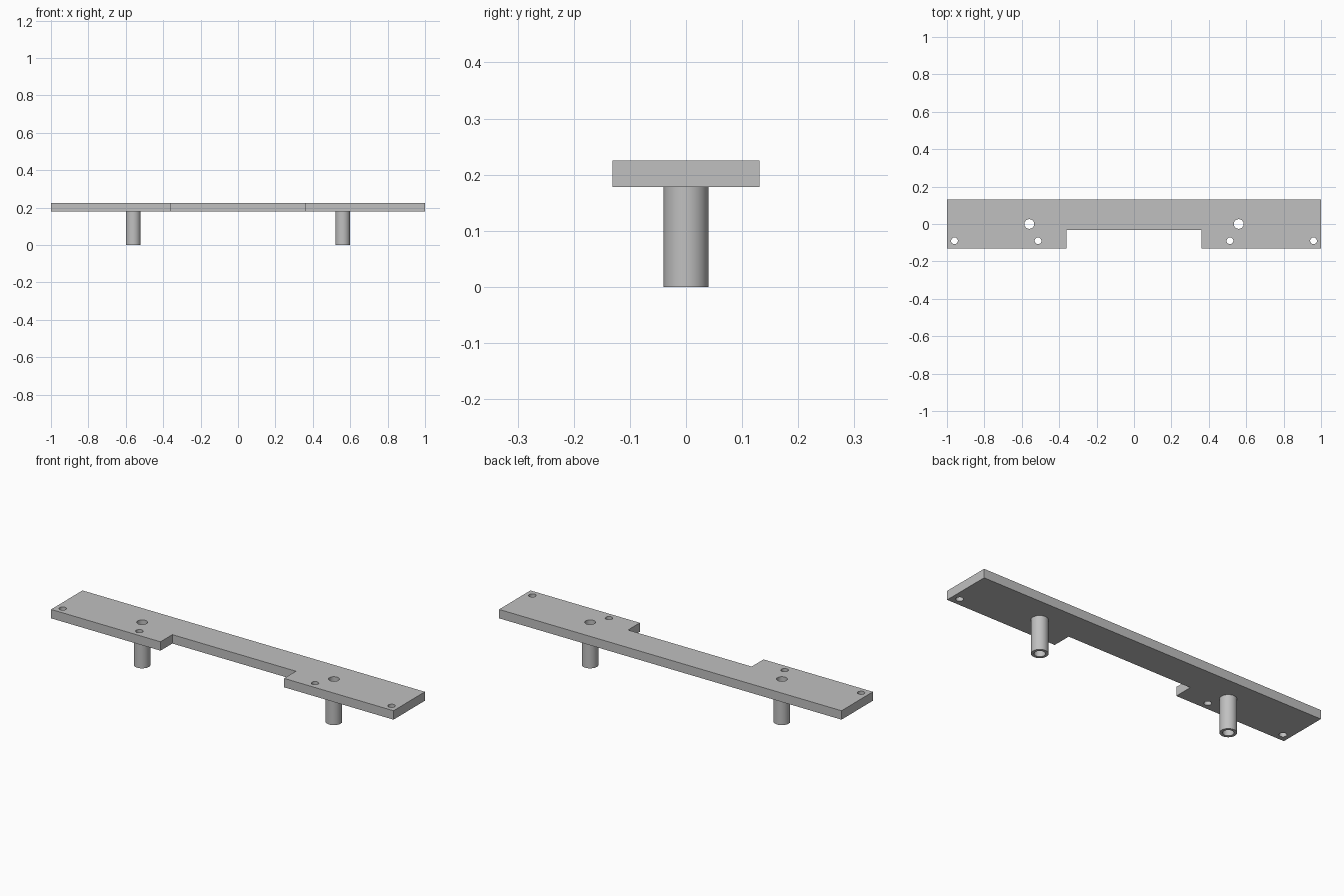
import bpy
import bmesh
from math import cos, sin, tau, radians

cube = bpy.data.objects.get("Cube")
if cube:
    bpy.data.objects.remove(cube, do_unlink=True)

# One plain grey for the whole bracket
GREY = (0.53, 0.53, 0.53, 1.0)
grey = bpy.data.materials.new("plain_grey")
grey.use_nodes = True
grey.diffuse_color = GREY
grey.node_tree.nodes["Principled BSDF"].inputs["Base Color"].default_value = GREY

PLATE_BOTTOM, PLATE_TOP = 0.178, 0.225
HALF_DEPTH = 0.131
NOTCH_X, NOTCH_Y = 0.361, -0.032
POST_X, POST_RADIUS, BORE_RADIUS = 0.56, 0.04, 0.026
SCREW_X, SCREW_Y, SCREW_RADIUS = (0.513, 0.96), -0.09, 0.018


def circle(x, y, radius, sides=40):
    return [(x + radius * cos(tau * i / sides), y + radius * sin(tau * i / sides))
            for i in range(sides)]


def extruded(name, loops, bottom, top):
    """Fill an outline with its holes and extrude it upwards."""
    bm = bmesh.new()
    edges = []
    for loop in loops:
        verts = [bm.verts.new((x, y, bottom)) for x, y in loop]
        edges += [bm.edges.new((v, verts[i - 1])) for i, v in enumerate(verts)]
    bmesh.ops.triangle_fill(bm, edges=edges, use_beauty=True, normal=(0, 0, 1))
    result = bmesh.ops.extrude_face_region(bm, geom=bm.faces[:], use_keep_orig=True)
    raised = [g for g in result["geom"] if isinstance(g, bmesh.types.BMVert)]
    bmesh.ops.translate(bm, verts=raised, vec=(0, 0, top - bottom))
    bmesh.ops.recalc_face_normals(bm, faces=bm.faces[:])
    mesh = bpy.data.meshes.new(name)
    bm.to_mesh(mesh)
    bm.free()
    mesh.materials.append(grey)
    obj = bpy.data.objects.new(name, mesh)
    bpy.context.collection.objects.link(obj)
    bpy.ops.object.select_all(action="DESELECT")
    obj.select_set(True)
    bpy.context.view_layer.objects.active = obj
    bpy.ops.object.shade_smooth_by_angle(angle=radians(30))


# Notched plate with post bores and screw holes
right_half = [(NOTCH_X, NOTCH_Y), (NOTCH_X, -HALF_DEPTH),
              (1, -HALF_DEPTH), (1, HALF_DEPTH)]
outline = right_half + [(-x, y) for x, y in reversed(right_half)]
holes = []
for side in (-1, 1):
    holes.append(circle(side * POST_X, 0, BORE_RADIUS))
    holes += [circle(side * x, SCREW_Y, SCREW_RADIUS) for x in SCREW_X]
extruded("plate", [outline] + holes, PLATE_BOTTOM, PLATE_TOP)

# Hollow posts below the plate
for name, side in (("left_post", 1), ("right_post", -1)):
    rings = [circle(side * POST_X, 0, r) for r in (POST_RADIUS, BORE_RADIUS)]
    extruded(name, rings, 0, PLATE_BOTTOM)
